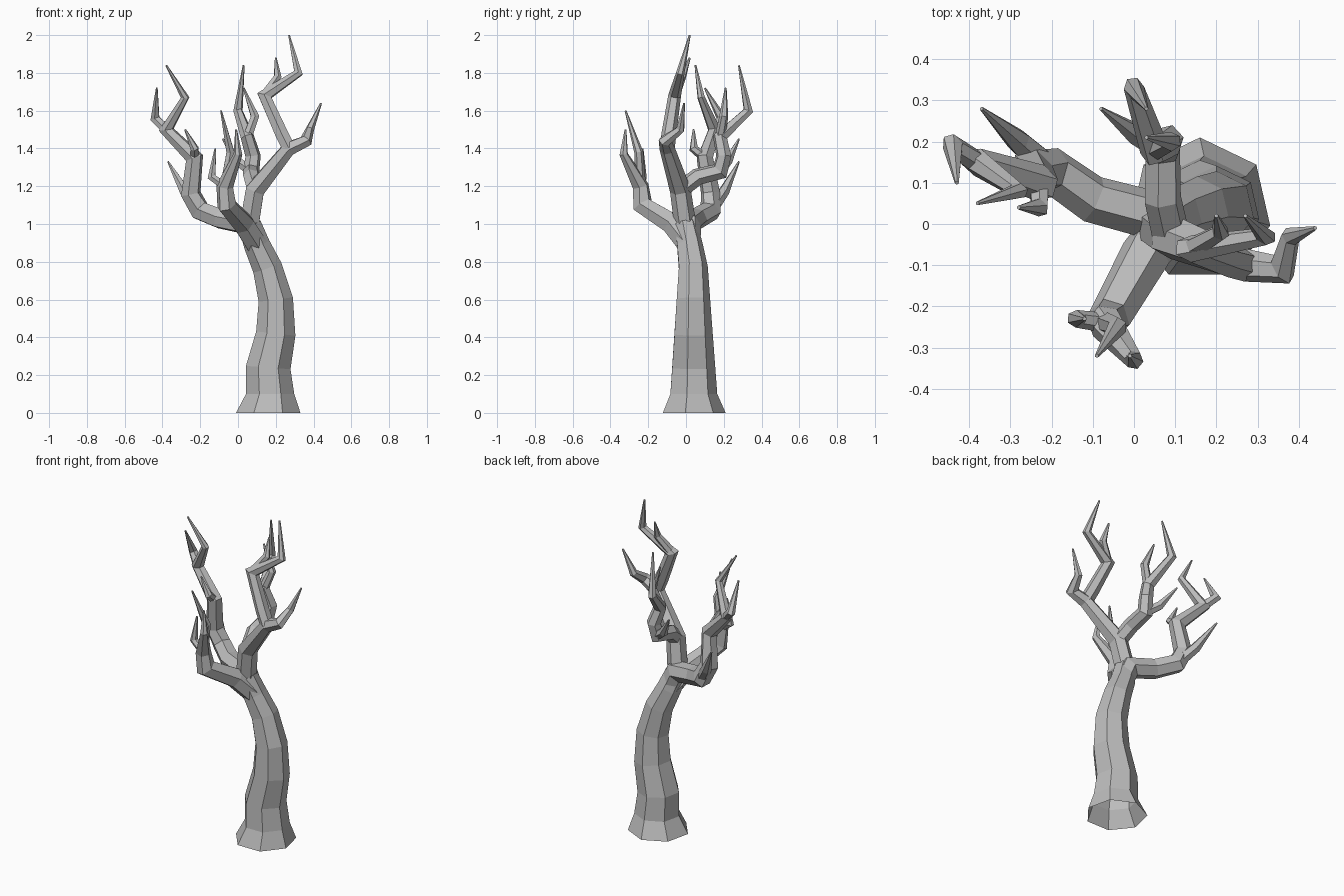
import bpy, bmesh, math
from mathutils import Vector

cube = bpy.data.objects.get("Cube")
if cube:
    bpy.data.objects.remove(cube, do_unlink=True)

brightness = 0.5
bark_colour = (brightness, brightness, brightness, 1)
bark = bpy.data.materials.new("grey_bark")
bark.use_nodes = True
bark.diffuse_color = bark_colour
bark.node_tree.nodes["Principled BSDF"].inputs["Base Color"].default_value = bark_colour


def ring_offsets(normal, reference, radius, sides):
    """Corner offsets of a regular polygon lying across the given normal."""
    across = normal.cross(reference)
    angles = [math.tau * corner / sides for corner in range(sides)]
    return [(reference * math.cos(angle) + across * math.sin(angle)) * radius
            for angle in angles]


def limb(name, path, radii, sides, standing=False):
    """Faceted tube along a path, mitred at its bends; a standing limb is open below."""
    steps = [(end - start).normalized() for start, end in zip(path, path[1:])]
    bm = bmesh.new()
    rings = []
    reference = Vector((0, 1, 0))
    for index, (centre, radius) in enumerate(zip(path, radii)):
        before = steps[max(index - 1, 0)]
        after = steps[min(index, len(steps) - 1)]
        normal = (before + after).normalized()
        if standing and index < 2:
            normal = Vector((0, 0, 1))
        reference = (reference - normal * reference.dot(normal)).normalized()
        bend = (after - before).normalized()
        stretch = min(1 / before.dot(normal), 1.3) - 1
        rings.append([bm.verts.new(centre + offset + bend * offset.dot(bend) * stretch)
                      for offset in ring_offsets(normal, reference, radius, sides)])
    for lower, upper in zip(rings, rings[1:]):
        for corner in range(sides):
            following = (corner + 1) % sides
            bm.faces.new((lower[corner], lower[following], upper[following], upper[corner]))
    bm.faces.new(rings[-1])
    if not standing:
        bm.faces.new(reversed(rings[0]))
    bmesh.ops.recalc_face_normals(bm, faces=bm.faces)
    mesh = bpy.data.meshes.new(name)
    bm.to_mesh(mesh)
    bm.free()
    mesh.materials.append(bark)
    bpy.context.collection.objects.link(bpy.data.objects.new(name, mesh))
    return path


def branch(name, parent_joint, thickness, *joints):
    """Limb growing from a joint of its parent and tapering to a point."""
    path = [parent_joint] + [Vector(joint) for joint in joints]
    travelled = [0]
    for start, end in zip(path, path[1:]):
        travelled.append(travelled[-1] + (end - start).length)
    tip_radius = 0.005
    radii = [tip_radius + (thickness - tip_radius) * (1 - (distance / travelled[-1]) ** 2)
             for distance in travelled]
    return limb(name, path, radii, sides=6)


# Curved trunk: even taper, flared foot, top leaning towards the front
sway = {0: .16, .1: .17, .24: .16, .42: .2, .6: .2, .77: .155, .89: .1, 1: .06}
trunk_path = [Vector((x, .035 - max(0, z - .8) / 5, z)) for z, x in sway.items()]
trunk_radii = [.138 - .075 * z for z in sway]
trunk_radii[0] += .037
trunk = limb("trunk", trunk_path, trunk_radii, sides=7, standing=True)
crotch, crown = trunk[-2:]

# Front bough and its twigs
front = branch("front_bough", crotch, .064,
               (.03, -.07, 1), (-.06, -.23, 1.1), (-.07, -.24, 1.2),
               (0, -.33, 1.37), (-.01, -.32, 1.5))
branch("front_inner_twig", front[3], .028, (-.04, -.25, 1.38), (-.09, -.32, 1.6))
branch("front_outer_twig", front[3], .024, (-.14, -.23, 1.25), (-.12, -.23, 1.4))

# Right bough and its twigs
right = branch("right_bough", crotch, .06,
               (.05, .02, 1), (-.1, .06, 1.03), (-.2, .13, 1.07), (-.25, .13, 1.16),
               (-.23, .1, 1.35), (-.38, .15, 1.5), (-.28, .08, 1.67), (-.38, .05, 1.84))
branch("right_low_twig", right[3], .036, (-.28, .2, 1.17), (-.37, .28, 1.33))
branch("right_small_twig", right[5], .026, (-.23, .04, 1.4), (-.28, .04, 1.5))
branch("right_outer_twig", right[6], .028, (-.44, .19, 1.56), (-.43, .1, 1.72))

# Left bough and its twigs
left = branch("left_bough", crown, .058,
              (.09, -.03, 1.18), (.27, -.1, 1.4), (.36, -.11, 1.44),
              (.38, -.03, 1.5), (.44, -.01, 1.64))
upper = branch("left_upper_bough", left[2], .04,
               (.23, -.09, 1.48), (.14, -.06, 1.68), (.32, -.03, 1.8), (.27, .02, 2))
branch("left_inner_twig", upper[2], .028, (.21, -.02, 1.78), (.2, .02, 1.88))

# Back bough and its twigs
back = branch("back_bough", left[1], .046,
              (.07, .06, 1.25), (.07, .18, 1.28), (.08, .2, 1.36),
              (.05, .18, 1.46), (0, .33, 1.6), (.03, .28, 1.84))
branch("back_upper_twig", back[4], .028, (.09, .2, 1.57), (.03, .21, 1.72))
branch("back_side_twig", back[2], .03, (0, .22, 1.33), (-.08, .28, 1.45))
